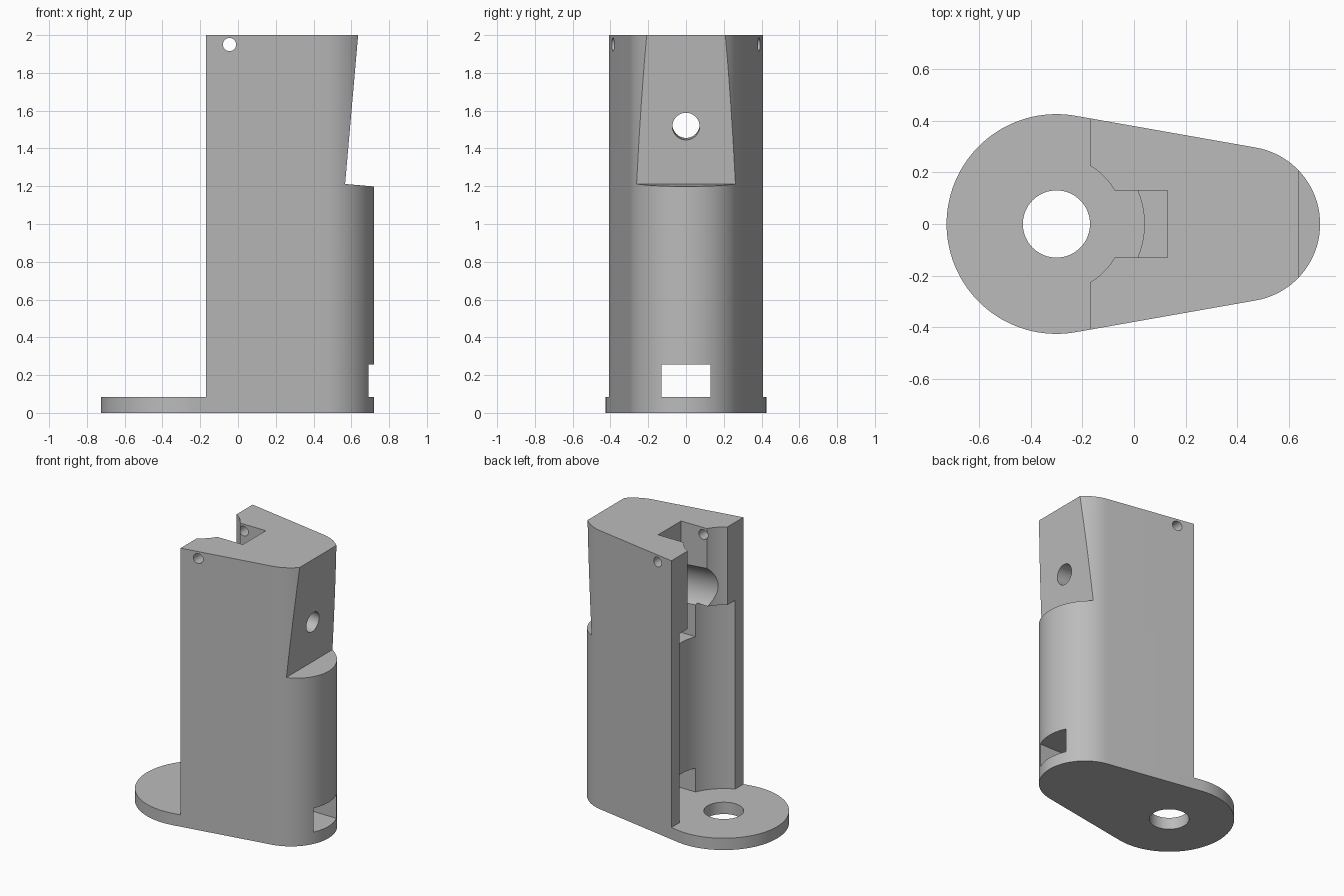
import bpy, bmesh, math
from mathutils import Matrix, Vector

old = bpy.data.objects.get("Cube")
if old:
    bpy.data.objects.remove(old, do_unlink=True)

TILT = math.radians(5)
BORE_X = -0.30      # axis of the vertical bore and the base hole
BACK_X = -0.17      # open rear face of the tower
PLATE = 0.085       # base plate thickness
HEIGHT = 2.0

grey = bpy.data.materials.new("plain grey")
grey.use_nodes = True
grey.diffuse_color = (0.5, 0.5, 0.5, 1)
grey.node_tree.nodes["Principled BSDF"].inputs["Base Color"].default_value = (0.5, 0.5, 0.5, 1)


def make_object(name, bm):
    bmesh.ops.recalc_face_normals(bm, faces=bm.faces)
    mesh = bpy.data.meshes.new(name)
    bm.to_mesh(mesh)
    bm.free()
    mesh.materials.append(grey)
    obj = bpy.data.objects.new(name, mesh)
    bpy.context.collection.objects.link(obj)
    return obj


def prism(name, outline, z0, z1):
    bm = bmesh.new()
    face = bm.faces.new([bm.verts.new((x, y, z0)) for x, y in outline])
    top = bmesh.ops.extrude_face_region(bm, geom=[face])["geom"]
    bmesh.ops.translate(bm, vec=(0, 0, z1 - z0),
                        verts=[v for v in top if isinstance(v, bmesh.types.BMVert)])
    return make_object(name, bm)


def box(name, lo, hi, matrix=Matrix()):
    lo, hi = Vector(lo), Vector(hi)
    bm = bmesh.new()
    bmesh.ops.create_cube(bm, size=1)
    bmesh.ops.scale(bm, vec=hi - lo, verts=bm.verts)
    bmesh.ops.translate(bm, vec=(lo + hi) / 2, verts=bm.verts)
    bmesh.ops.transform(bm, matrix=matrix, verts=bm.verts)
    return make_object(name, bm)


def cylinder(name, radius, start, end, segments=96):
    start, end = Vector(start), Vector(end)
    axis = end - start
    bm = bmesh.new()
    bmesh.ops.create_cone(bm, cap_ends=True, segments=segments, radius1=radius,
                          radius2=radius, depth=axis.length)
    turn = axis.to_track_quat("Z", "Y").to_matrix().to_4x4()
    bmesh.ops.transform(bm, matrix=Matrix.Translation((start + end) / 2) @ turn, verts=bm.verts)
    return make_object(name, bm)


def arc(cx, radius, a0, a1, steps):
    return [(cx + radius * math.cos(a0 + (a1 - a0) * i / steps),
             radius * math.sin(a0 + (a1 - a0) * i / steps)) for i in range(steps + 1)]


# Teardrop body: two arcs joined by their common tangents
big_r, small_r, small_x = 0.425, 0.30, 0.42
tangent = math.acos((big_r - small_r) / (small_x - BORE_X))
outline = (arc(small_x, small_r, -tangent, tangent, 40)
           + arc(BORE_X, big_r, tangent, 2 * math.pi - tangent, 72))
body = prism("tower_body", outline, 0, HEIGHT)

# Sloped nose: local axes follow the leaning face
nose = Matrix.Translation((0.567, 0, 1.212)) @ Matrix.Rotation(TILT, 4, "Y")


def on_axis(x):
    """Point on the leaning cross bore's axis."""
    return (x, 0, 1.517 + (0.592 - x) * math.tan(TILT))


cutters = [
    box("rear_cut", (-1, -1, PLATE), (BACK_X, 1, 3)),
    box("nose_cut", (0, -1, 0), (1, 1, 2), nose),
    cylinder("lower_bore", 0.34, (BORE_X, 0, PLATE), (BORE_X, 0, 1.44)),
    cylinder("upper_bore", 0.26, (BORE_X, 0, 1.3), (BORE_X, 0, 2.2)),
    box("top_slot", (BORE_X, -0.13, 1.2), (0.13, 0.13, 2.3)),
    cylinder("cross_bore", 0.19, on_axis(-0.4), on_axis(0.47)),
    cylinder("nose_hole", 0.072, on_axis(0.3), on_axis(0.8), 48),
    box("foot_slot", (BORE_X, -0.13, PLATE), (1, 0.13, 0.257)),
    cylinder("base_hole", 0.13, (BORE_X, 0, -0.2), (BORE_X, 0, 0.3), 64),
    cylinder("pin_hole", 0.035, (-0.045, -1, 1.95), (-0.045, 1, 1.95), 32),
]

# Cut every opening, then drop the helper
bpy.context.view_layer.objects.active = body
for cutter in cutters:
    mod = body.modifiers.new(cutter.name, "BOOLEAN")
    mod.operation = "DIFFERENCE"
    mod.solver = "EXACT"
    mod.object = cutter
    bpy.ops.object.modifier_apply(modifier=mod.name)
    bpy.data.objects.remove(cutter, do_unlink=True)

# Smooth curved walls, keep the machined edges sharp
bpy.ops.object.select_all(action="DESELECT")
body.select_set(True)
bpy.ops.object.shade_smooth_by_angle(angle=math.radians(25))
